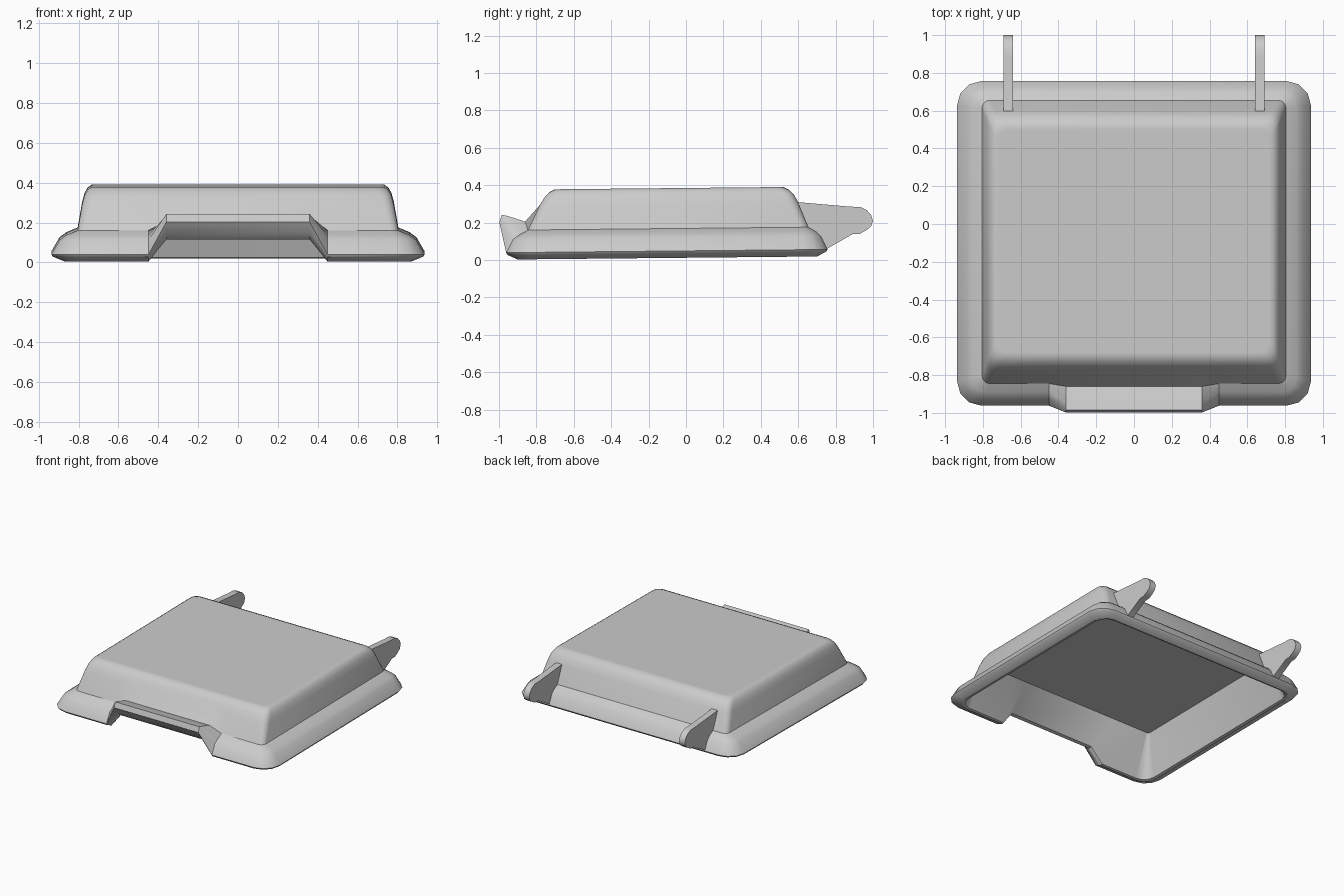
import bpy, bmesh, math

cube = bpy.data.objects.get("Cube")
if cube:
    bpy.data.objects.remove(cube, do_unlink=True)

mat = bpy.data.materials.new("light grey")
mat.use_nodes = True
GREY = (0.6, 0.6, 0.6, 1)
mat.diffuse_color = GREY
mat.node_tree.nodes["Principled BSDF"].inputs["Base Color"].default_value = GREY


def finish(name, bm, angle):
    bmesh.ops.recalc_face_normals(bm, faces=bm.faces)
    mesh = bpy.data.meshes.new(name)
    bm.to_mesh(mesh)
    bm.free()
    mesh.materials.append(mat)
    obj = bpy.data.objects.new(name, mesh)
    bpy.context.collection.objects.link(obj)
    bpy.ops.object.select_all(action="DESELECT")
    obj.select_set(True)
    bpy.context.view_layer.objects.active = obj
    bpy.ops.object.shade_smooth_by_angle(angle=math.radians(angle))
    return obj


def ring(hx, front, back, z, r, lip=None):
    """Rounded rectangle with a raised handle lip (y, z) in the middle of the front."""
    ly, lz = lip or (front, z)
    pts = [(-0.45, front, z), (-0.36, ly, lz), (0.36, ly, lz), (0.45, front, z)]
    for cx, cy, start in ((hx - r, front + r, -90), (hx - r, back - r, 0),
                          (-hx + r, back - r, 90), (-hx + r, front + r, 180)):
        for k in range(4):
            a = math.radians(start + 30 * k)
            pts.append((cx + r * math.cos(a), cy + r * math.sin(a), z))
    # The whole shell rises slightly towards the back
    return [(x, y, h + 0.01 * (y + 0.9)) for x, y, h in pts]


# Lid shell: half width, front, back, height, corner radius, handle lip
rings = [
    ring(0.758, -0.745, 0.57, 0.305, 0.02),                 # inner ceiling
    ring(0.850, -0.885, 0.685, 0.008, 0.09, (-0.895, 0.120)),  # inner rim
    ring(0.870, -0.900, 0.70, 0.003, 0.10, (-0.92, 0.115)),  # bottom edge
    ring(0.930, -0.955, 0.75, 0.028, 0.13, (-0.965, 0.150)),
    ring(0.937, -0.962, 0.757, 0.040, 0.13, (-0.998, 0.203)),
    ring(0.895, -0.925, 0.722, 0.112, 0.10, (-0.985, 0.243)),
    ring(0.86, -0.89, 0.695, 0.137, 0.08, (-0.95, 0.235)),
    ring(0.805, -0.845, 0.655, 0.160, 0.04, (-0.86, 0.205)),  # ledge
    ring(0.782, -0.782, 0.60, 0.292, 0.05),                 # body wall
    ring(0.770, -0.755, 0.578, 0.335, 0.05),
    ring(0.755, -0.730, 0.55, 0.362, 0.05),
    ring(0.735, -0.700, 0.52, 0.376, 0.05),                 # top edge
    ring(0.715, -0.680, 0.50, 0.376, 0.05),                 # flat top
]
bm = bmesh.new()
loops = [[bm.verts.new(p) for p in pts] for pts in rings]
n = len(loops[0])
for a, b in zip(loops, loops[1:]):
    for i in range(n):
        j = (i + 1) % n
        bm.faces.new((a[i], a[j], b[j], b[i]))
bm.faces.new(loops[0])
bm.faces.new(loops[-1])
finish("lid_shell", bm, 34)

# Hinge arms: flat plates cut to a side profile
profile = [(0.59, 0.31), (0.88, 0.285), (0.93, 0.284), (0.965, 0.268),
           (0.99, 0.24), (1.0, 0.21), (0.99, 0.18), (0.965, 0.16),
           (0.93, 0.14), (0.89, 0.138), (0.745, 0.055), (0.70, 0.07), (0.64, 0.17)]
for side, name in ((1, "left_hinge_arm"), (-1, "right_hinge_arm")):
    bm = bmesh.new()
    face = bm.faces.new([bm.verts.new((side * 0.64, y, z)) for y, z in profile])
    ext = bmesh.ops.extrude_face_region(bm, geom=[face])
    moved = [v for v in ext["geom"] if isinstance(v, bmesh.types.BMVert)]
    bmesh.ops.translate(bm, verts=moved, vec=(side * 0.05, 0, 0))
    finish(name, bm, 38)
